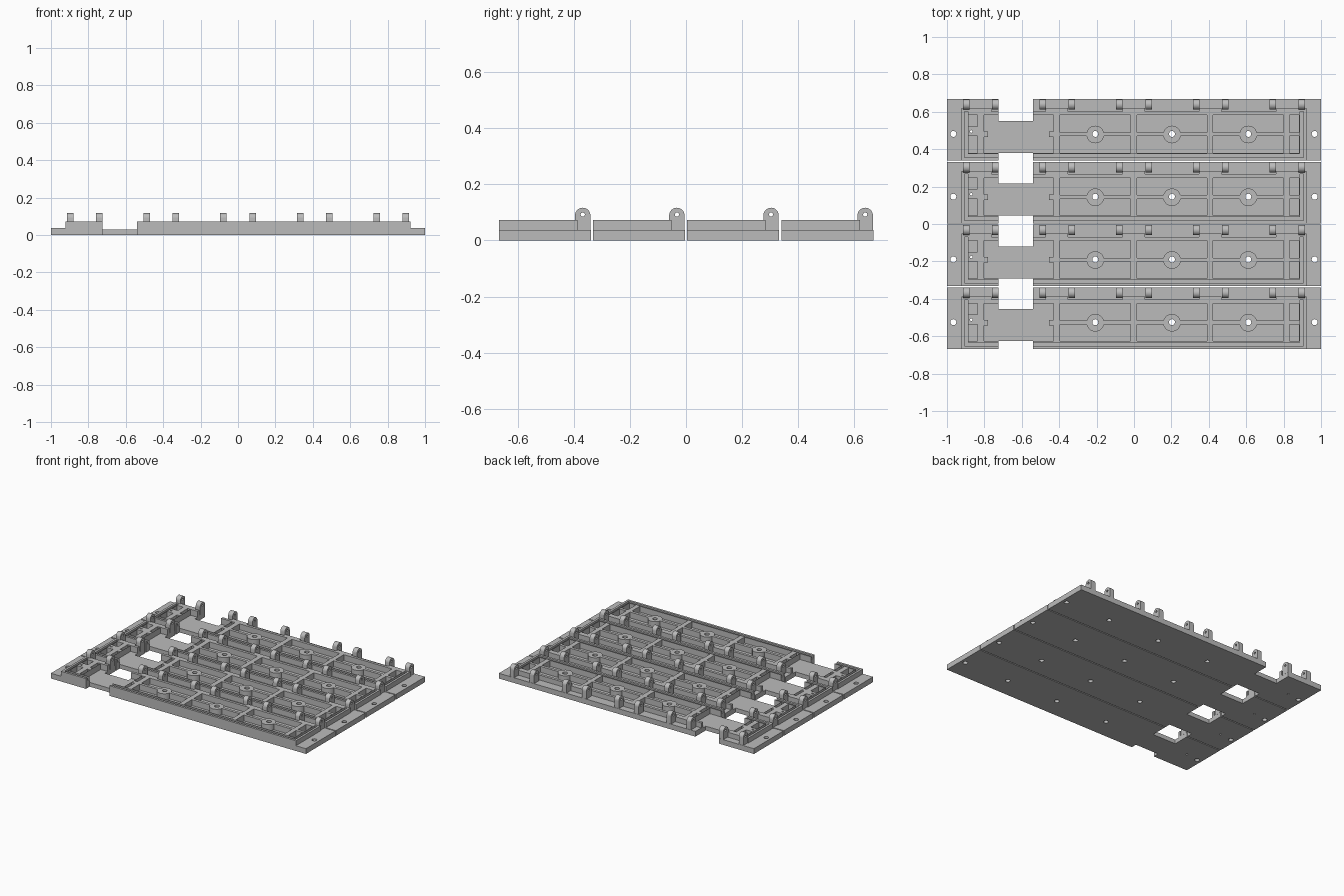
import bpy, bmesh, math
from mathutils import Matrix

if "Cube" in bpy.data.objects:
    bpy.data.objects.remove(bpy.data.objects["Cube"])

PITCH, DEPTH, Y_START = 0.3355, 0.328, -0.667
FLOOR, LEDGE, TOP = 0.03, 0.037, 0.072

grey = bpy.data.materials.new("light grey")
grey.diffuse_color = (0.5, 0.5, 0.5, 1)
grey.use_nodes = True
grey.node_tree.nodes["Principled BSDF"].inputs["Base Color"].default_value = grey.diffuse_color


def add_box(bm, x0, x1, y0, y1, z0, z1):
    m = Matrix.Translation(((x0 + x1) / 2, (y0 + y1) / 2, (z0 + z1) / 2))
    m = m @ Matrix.Diagonal((x1 - x0, y1 - y0, z1 - z0, 1))
    bmesh.ops.create_cube(bm, size=1, matrix=m)


def add_cylinder(bm, x, y, r, z0, z1, sides=24):
    bmesh.ops.create_cone(bm, cap_ends=True, segments=sides, radius1=r, radius2=r,
                          depth=z1 - z0, matrix=Matrix.Translation((x, y, (z0 + z1) / 2)))


def make_object(name, bm):
    mesh = bpy.data.meshes.new(name)
    bm.to_mesh(mesh)
    bm.free()
    mesh.materials.append(grey)
    ob = bpy.data.objects.new(name, mesh)
    bpy.context.collection.objects.link(ob)
    return ob


def boolean(target, bm, operation):
    tool = make_object("cutter", bm)
    mod = target.modifiers.new("cut", 'BOOLEAN')
    mod.operation, mod.solver, mod.object = operation, 'EXACT', tool
    mod.use_self = True
    bpy.context.view_layer.objects.active = target
    bpy.ops.object.modifier_apply(modifier=mod.name)
    bpy.data.objects.remove(tool)


# Deck tile: thin base plate with a raised body
bm = bmesh.new()
add_box(bm, -1, 1, 0, DEPTH, 0, LEDGE)
tile = make_object("deck_tile", bm)
bm = bmesh.new()
add_box(bm, -0.921, 0.921, 0, 0.28, 0.01, TOP)
boolean(tile, bm, 'UNION')

# Pockets between the ribs
cells = [(-0.395, -0.02), (0.015, 0.39), (0.422, 0.80)]
bosses = [-0.207, 0.203, 0.611]
bm = bmesh.new()
for x0, x1 in cells + [(0.832, 0.883)]:
    add_box(bm, x0, x1, 0.041, 0.130, FLOOR, 0.2)
    add_box(bm, x0, x1, 0.150, 0.243, FLOOR, 0.2)
add_box(bm, -0.885, -0.837, 0.041, 0.130, FLOOR, 0.2)
add_box(bm, -0.885, -0.837, 0.182, 0.243, FLOOR, 0.2)
boolean(tile, bm, 'DIFFERENCE')

# Open bay with a rib stub at each side
bm = bmesh.new()
add_box(bm, -0.78, -0.455, 0.041, 0.243, FLOOR, 0.2)
for x0, x1 in ((-0.802, -0.78), (-0.455, -0.43)):
    add_box(bm, x0, x1, 0.041, 0.125, FLOOR, 0.2)
    add_box(bm, x0, x1, 0.155, 0.243, FLOOR, 0.2)
boolean(tile, bm, 'DIFFERENCE')

# Perimeter groove, front and sides
bm = bmesh.new()
add_box(bm, -0.905, 0.905, 0.016, 0.034, 0.052, 0.2)
for s in (-1, 1):
    add_box(bm, min(s * 0.905, s * 0.888), max(s * 0.905, s * 0.888), 0.034, 0.262, 0.052, 0.2)
boolean(tile, bm, 'DIFFERENCE')

# Clearance notches in the back edge between hinge pairs
bm = bmesh.new()
for i in range(4):
    x = -0.617 + 0.41 * i
    add_box(bm, x - 0.145, x + 0.145, 0.262, 0.4, LEDGE, 0.2)
boolean(tile, bm, 'DIFFERENCE')

# Round bosses on the centre rib
bm = bmesh.new()
for x in bosses:
    add_cylinder(bm, x, 0.139, 0.047, 0.01, TOP, 32)
boolean(tile, bm, 'UNION')

# Cable openings and screw holes through the tile
bm = bmesh.new()
add_box(bm, -0.725, -0.541, -0.1, 0.041, -0.1, 0.2)
add_box(bm, -0.725, -0.541, 0.212, 0.5, -0.1, 0.2)
for x in bosses + [-0.966, 0.966]:
    add_cylinder(bm, x, 0.142, 0.016, -0.1, 0.2)
add_cylinder(bm, -0.87, 0.155, 0.007, -0.1, 0.2, 12)
boolean(tile, bm, 'DIFFERENCE')

# Hinge lugs: rounded tabs with a pin hole, in pairs
R, CY, CZ, HALF, N = 0.0275, 0.299, 0.089, 0.0175, 16
bm = bmesh.new()
for i in range(5):
    for off in (-0.078, 0.078):
        cx = -0.82 + 0.41 * i + off
        pts = [(CY + R, LEDGE - 0.005)]
        pts += [(CY + R * math.cos(math.pi * k / N), CZ + R * math.sin(math.pi * k / N))
                for k in range(N + 1)]
        pts.append((CY - R, LEDGE - 0.005))
        face = bm.faces.new([bm.verts.new((cx - HALF, y, z)) for y, z in pts])
        new = bmesh.ops.extrude_face_region(bm, geom=[face])["geom"]
        bmesh.ops.translate(bm, vec=(2 * HALF, 0, 0),
                            verts=[v for v in new if isinstance(v, bmesh.types.BMVert)])
bmesh.ops.recalc_face_normals(bm, faces=bm.faces[:])
lugs = make_object("hinge_lugs", bm)
bm = bmesh.new()
bmesh.ops.create_cone(bm, cap_ends=True, segments=16, radius1=0.0075, radius2=0.0075, depth=3,
                      matrix=Matrix.Translation((0, CY, CZ + 0.003)) @ Matrix.Rotation(math.pi / 2, 4, 'Y'))
boolean(lugs, bm, 'DIFFERENCE')

# Smooth round parts, keep edges sharp
for ob in (tile, lugs):
    bpy.ops.object.select_all(action='DESELECT')
    ob.select_set(True)
    bpy.context.view_layer.objects.active = ob
    bpy.ops.object.shade_smooth_by_angle(angle=math.radians(30))

# Four rows of tiles
for ob in (tile, lugs):
    ob.location.y = Y_START
    for row in range(1, 4):
        copy = ob.copy()
        copy.location.y = Y_START + PITCH * row
        bpy.context.collection.objects.link(copy)
